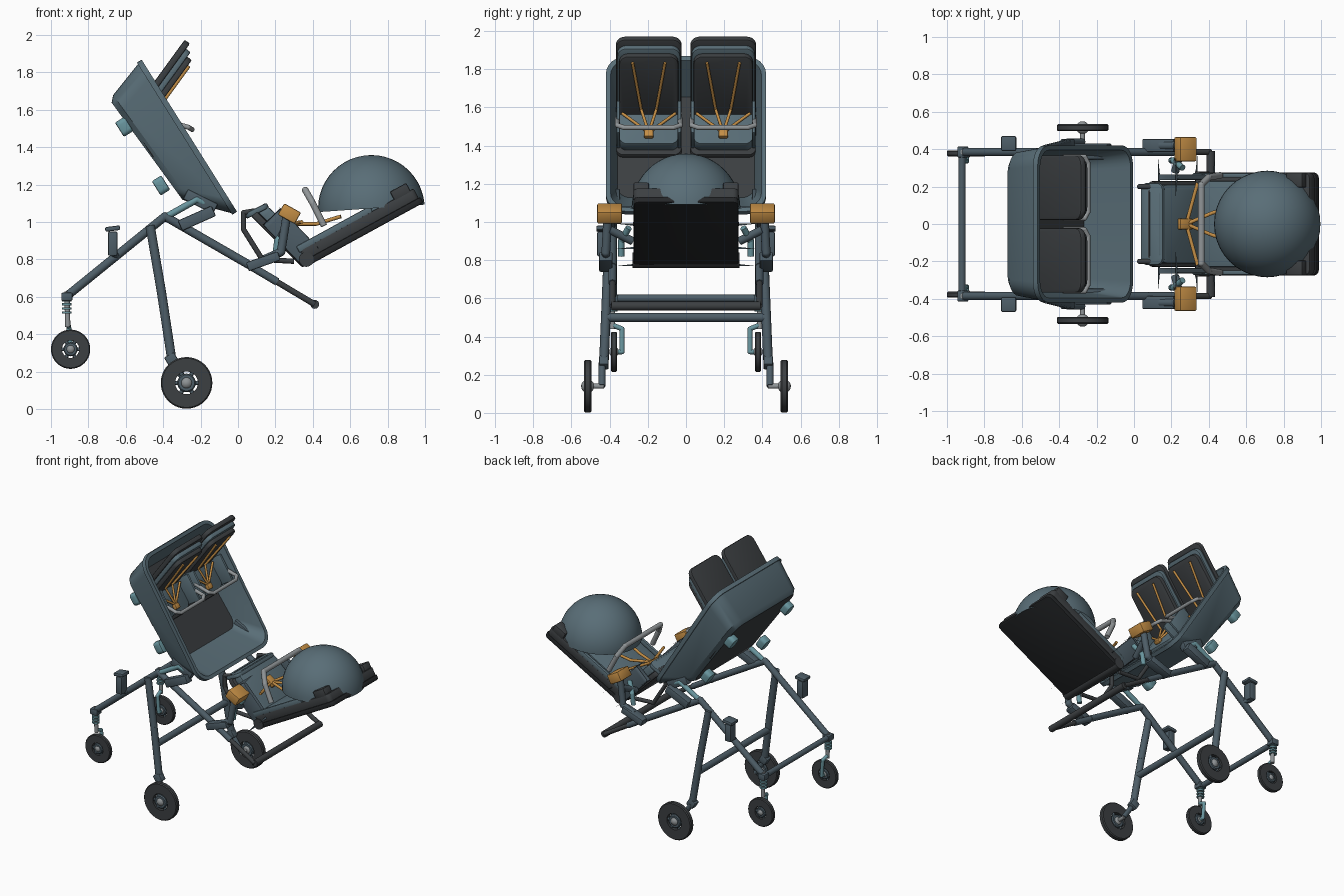
import bpy, bmesh, math
from mathutils import Matrix, Vector

cube = bpy.data.objects.get("Cube")
if cube:
    bpy.data.objects.remove(cube)


def material(name, *rgb):
    mat = bpy.data.materials.new(name)
    mat.use_nodes = True
    mat.diffuse_color = (*rgb, 1)
    mat.node_tree.nodes["Principled BSDF"].inputs["Base Color"].default_value = (*rgb, 1)
    return mat


SLATE = material("slate shell", .1, .155, .185)
FRAME = material("frame blue grey", .075, .11, .135)
DARK = material("dark grey", .045, .05, .054)
BLACK = material("near black", .018, .02, .022)
TEAL = material("teal", .14, .3, .34)
ORANGE = material("orange", .55, .27, .06)
GREY = material("light grey", .28, .3, .31)
SIDES = (("front", -1), ("back", 1))


def finish(name, bm, *mats):
    bmesh.ops.recalc_face_normals(bm, faces=bm.faces)
    mesh = bpy.data.meshes.new(name)
    bm.to_mesh(mesh)
    bm.free()
    for mat in mats:
        mesh.materials.append(mat)
    for poly in mesh.polygons:
        poly.use_smooth = True
    mesh.set_sharp_from_angle(angle=math.radians(35))
    obj = bpy.data.objects.new(name, mesh)
    bpy.context.collection.objects.link(obj)
    return obj


def plane_frame(origin, direction):
    """Matrix whose local x runs along a direction in the side plane."""
    dx, dz = Vector(direction).normalized()
    return Matrix(((dx, 0, -dz, origin[0]), (0, 1, 0, 0), (dz, 0, dx, origin[1]), (0, 0, 0, 1)))


def slab(name, a, b, width, thick, mat, y=0, corner=0, bevel=.008):
    """Box running between two side-plane points, with optional rounded plan corners."""
    a, b = Vector(a), Vector(b)
    bm = bmesh.new()
    bmesh.ops.create_cube(bm, size=1)
    bmesh.ops.scale(bm, vec=((b - a).length, width, thick), verts=bm.verts)
    if corner:
        upright = [e for e in bm.edges if abs(e.verts[0].co.z - e.verts[1].co.z) > thick / 2]
        bmesh.ops.bevel(bm, geom=upright, offset=corner, segments=5, profile=.5, affect="EDGES")
    flat = [e for e in bm.edges if not corner or abs(e.verts[0].co.z - e.verts[1].co.z) < thick / 2]
    bmesh.ops.bevel(bm, geom=flat, offset=bevel, segments=2, profile=.5, affect="EDGES")
    bm.transform(Matrix.Translation((0, y, 0)) @ plane_frame((a + b) / 2, b - a))
    return finish(name, bm, mat)


def tube(name, points, radius, mat):
    bm = bmesh.new()
    points = [Vector(p) for p in points]
    for a, b in zip(points, points[1:]):
        turn = (b - a).to_track_quat("Z", "Y").to_matrix().to_4x4()
        bmesh.ops.create_cone(bm, cap_ends=True, segments=14, radius1=radius, radius2=radius,
                              depth=(b - a).length, matrix=Matrix.Translation((a + b) / 2) @ turn)
    for p in points[1:-1]:
        bmesh.ops.create_uvsphere(bm, u_segments=12, v_segments=8, radius=radius,
                                  matrix=Matrix.Translation(p))
    return finish(name, bm, mat)


def ball(name, center, radius, mat):
    bm = bmesh.new()
    bmesh.ops.create_uvsphere(bm, u_segments=16, v_segments=10, radius=radius,
                              matrix=Matrix.Translation(center))
    finish(name, bm, mat)


def paired_tube(name, points, radius, mat):
    for label, side in SIDES:
        tube(f"{label}_{name}", [(x, y * side, z) for x, y, z in points], radius, mat)


def paired_slab(name, a, b, width, thick, mat, y, **extra):
    for label, side in SIDES:
        slab(f"{label}_{name}", a, b, width, thick, mat, y * side, **extra)


def ring_of(name, center, outer, inner, half, mat, steps=40):
    """Wheel-like ring turned about the y axis."""
    bm = bmesh.new()
    edge = half * .35
    profile = [(inner, -half), (outer - edge, -half), (outer, -half + edge),
               (outer, half - edge), (outer - edge, half), (inner, half)]
    loops = [[bm.verts.new((r * math.cos(t), y, r * math.sin(t))) for r, y in profile]
             for t in (math.tau * i / steps for i in range(steps))]
    for i, loop in enumerate(loops):
        after = loops[(i + 1) % steps]
        for j in range(len(profile)):
            k = (j + 1) % len(profile)
            bm.faces.new((loop[j], loop[k], after[k], after[j]))
    bm.transform(Matrix.Translation(center))
    finish(name, bm, mat)


def wheel(name, x, y, z, radius, half):
    ring_of(name + "_tyre", (x, y, z), radius, radius * .44, half, DARK)
    ring_of(name + "_rim", (x, y, z), radius * .36, radius * .2, half, FRAME, 24)
    for i in range(6):
        t = math.tau * i / 6
        c, s = math.cos(t) * radius, math.sin(t) * radius
        tube(f"{name}_spoke_{i + 1}", [(x + c * .2, y, z + s * .2), (x + c * .47, y, z + s * .47)],
             half * .6, FRAME)
    ball(name + "_hub", (x, y, z), radius * .25, GREY)


# Tub: rounded rings lofted from the base, over the rim and down to the inner floor
TUB = plane_frame((-.51, 1.86), (.53, -.845))


def on_tub(u, y, w):
    return TUB @ Vector((u, y, w))


def tub_point(u, w):
    p = on_tub(u, 0, w)
    return p.x, p.z


def rounded_ring(bm, u0, u1, half, radius, height):
    verts = []
    corners = ((u1, half), (u0, half), (u0, -half), (u1, -half))
    for i, (u, y) in enumerate(corners):
        cu = u - radius if u == u1 else u + radius
        cy = y - math.copysign(radius, y)
        for k in range(7):
            t = math.pi / 2 * (i + k / 6)
            pu = cu + radius * math.cos(t)
            verts.append(bm.verts.new(on_tub(pu, cy + radius * math.sin(t), height(pu))))
    return verts


def base_height(lift):
    return lambda u: lift - .265 + .07 * u


bm = bmesh.new()
rings = [rounded_ring(bm, *spec) for spec in (
    (.1, .74, .35, .07, base_height(0)), (.07, .78, .385, .09, base_height(.03)),
    (0, .94, .41, .1, lambda u: -.03), (-.01, .95, .42, .11, lambda u: -.03),
    (-.01, .95, .42, .11, lambda u: 0), (.015, .925, .395, .09, lambda u: 0),
    (.1, .75, .36, .07, base_height(.03)))]
for low, high in zip(rings, rings[1:]):
    for i in range(len(low)):
        k = (i + 1) % len(low)
        bm.faces.new((low[i], low[k], high[k], high[i]))
for cap in (rings[0], rings[-1]):
    bm.faces.new(cap).material_index = 1
finish("tub", bm, SLATE, DARK)
for u in (.24, .61):
    paired_slab("tub_knob", tub_point(u - .04, -.27), tub_point(u + .05, -.27), .07, .06, TEAL,
                .33, corner=.025)

# Twin seats in the tub
REST = plane_frame((-.283, 1.973), (-.59, -.81))


def rest_point(t, depth):
    p = REST @ Vector((t, 0, depth))
    return p.x, p.z


def rest_3d(t, y, depth):
    x, z = rest_point(t, depth)
    return x, y, z


for label, side in SIDES:
    y = side * .195
    for part, top, width, depth, mat in (("shell", 0, .345, .015, DARK), ("trim", .035, .33, .045, SLATE),
                                         ("cushion", .065, .31, .075, DARK)):
        slab(f"{label}_backrest_{part}", rest_point(top, depth), rest_point(.51, depth),
             width, .035, mat, y, corner=.05)
    slab(f"{label}_seat_base", tub_point(.2, -.21), tub_point(.49, -.2), .345, .05, DARK, y, corner=.04)
    slab(f"{label}_seat_cushion", tub_point(.2, -.16), tub_point(.46, -.15), .31, .07, SLATE, y, corner=.04)
    buckle = on_tub(.4, y, -.1)
    for hand in (-1, 1):
        tube(f"{label}_shoulder_strap", [rest_3d(.1, y + hand * .085, .1),
             rest_3d(.4, y + hand * .04, .1), buckle], .008, ORANGE)
        tube(f"{label}_hip_strap", [on_tub(.28, y + hand * .14, -.1), buckle], .008, ORANGE)
        slab(f"{label}_seat_side", tub_point(.25, -.1), tub_point(.45, -.1), .02, .16, SLATE,
             y + hand * .16)
    slab(f"{label}_buckle", tub_point(.39, -.1), tub_point(.43, -.1), .05, .03, ORANGE, y)
    tube(f"{label}_seat_bar", [on_tub(u, y + off, w) for u, off, w in (
        (.34, -.165, -.06), (.43, -.165, .02), (.45, -.13, .03), (.45, .13, .03),
        (.43, .165, .02), (.34, .165, -.06))], .013, GREY)

# Main frame
paired_tube("leading_leg", [(-.92, .385, .6), (-.39, .385, 1.03), (.07, .385, .765)], .023, FRAME)
paired_tube("push_arm", [(.05, .385, .775), (.21, .385, .68)], .021, FRAME)
paired_tube("push_arm_end", [(.2, .385, .685), (.41, .385, .56)], .016, DARK)
paired_tube("trailing_leg", [(-.47, .4, .98), (-.41, .415, .63), (-.355, .43, .27)], .025, FRAME)
tube("handle", [(.41, -.39, .56), (.41, .39, .56)], .024, DARK)
tube("leading_crossbar", [(-.92, -.385, .6), (-.92, .385, .6)], .02, FRAME)
tube("trailing_crossbar", [(-.39, -.41, .5), (-.39, .41, .5)], .024, FRAME)
paired_slab("apex_bracket", (-.31, .98), (-.13, 1.06), .06, .06, FRAME, .4)
paired_slab("tub_hinge", (-.28, 1.15), (-.12, 1.07), .05, .06, FRAME, .37)
paired_tube("tub_strut", [(-.38, .385, 1.03), (-.22, .385, 1.12), (-.14, .37, 1.08)], .018, TEAL)
paired_slab("holder_cup", (-.67, .82), (-.67, .95), .07, .05, FRAME, .43)
paired_slab("holder_lip", (-.71, .96), (-.63, .97), .08, .025, FRAME, .43)
paired_tube("holder_arm", [(-.67, .43, .83), (-.64, .385, .82)], .015, FRAME)
paired_slab("seat_bracket", (.05, .76), (.22, .82), .07, .05, FRAME, .42)

# Wheels, sprung forks and axles
for label, side in SIDES:
    wheel(f"{label}_small_wheel", -.895, side * .378, .32, .105, .016)
    wheel(f"{label}_large_wheel", -.275, side * .515, .14, .138, .019)
    for i in range(4):
        z = .51 + .022 * i
        tube(f"{label}_spring_coil_{i + 1}", [(-.915, side * .385, z), (-.915, side * .385, z + .012)],
             .026, TEAL)
paired_tube("fork_post", [(-.915, .385, .63), (-.91, .385, .44)], .014, GREY)
paired_slab("fork_clamp", (-.945, .6), (-.885, .6), .06, .045, FRAME, .385)
paired_tube("fork", [(-.91, .385, .46), (-.905, .335, .44), (-.895, .335, .32), (-.895, .385, .32)],
            .013, TEAL)
paired_slab("leg_foot", (-.37, .29), (-.34, .24), .05, .06, FRAME, .43)
paired_tube("axle_arm", [(-.355, .44, .26), (-.275, .44, .14)], .018, FRAME)
paired_tube("axle", [(-.275, .43, .14), (-.275, .52, .14)], .013, GREY)

# Reclined infant seat: dark tray, slate liner, raised leg part
TRAY = plane_frame((.37, .76), (.877, .48))


def tray_point(s, h):
    p = TRAY @ Vector((s, 0, h))
    return p.x, p.z


slab("tray_underside", tray_point(.0, .02), tray_point(.71, .02), .55, .035, BLACK, corner=.03)
slab("tray_body", tray_point(.0, .065), tray_point(.7, .065), .55, .06, DARK, corner=.03)
slab("tray_liner", tray_point(.0, .1), tray_point(.6, .1), .46, .03, SLATE, corner=.05)
paired_slab("tray_wall", tray_point(0, .105), tray_point(.45, .105), .025, .04, SLATE, .26)
paired_slab("tray_tab", tray_point(.58, .11), tray_point(.68, .11), .08, .06, DARK, .235)
slab("leg_shell", (.36, .77), (.07, 1.06), .46, .04, DARK, corner=.06)
slab("leg_cushion", (.38, .83), (.12, 1.08), .42, .06, SLATE, corner=.05)
paired_slab("leg_wall", (.38, .82), (.18, 1.03), .03, .13, FRAME, .25, corner=.03)
tube("tray_hinge", [(.365, -.28, .8), (.365, .28, .8)], .04, DARK)
paired_tube("footrest_frame", [(.09, .2, 1.06), (.03, .2, 1.05), (.03, .2, .96), (.13, .2, .8),
                               (.3, .2, .79)], .014, DARK)
slab("footrest", (.04, 1.03), (.16, 1.09), .44, .03, SLATE, corner=.04)
paired_tube("mount_column", [(.14, .42, .8), (.23, .42, .84), (.26, .41, 1.03)], .023, FRAME)
paired_tube("mount_arm", [(.25, .4, .96), (.22, .28, .9)], .022, FRAME)
paired_tube("mount_lever", [(.2, .34, .82), (.21, .34, .9), (.26, .3, .97)], .017, TEAL)
paired_slab("mount_grip", (.23, 1.07), (.32, 1.02), .13, .07, ORANGE, .4)
tube("infant_bar", [(.46, -.26, .98), (.4, -.25, 1.1), (.36, -.21, 1.17), (.36, .21, 1.17),
                    (.4, .25, 1.1), (.46, .26, .98)], .018, GREY)
paired_tube("infant_shoulder_strap", [(.55, .09, 1.03), (.42, .06, .99), (.28, 0, .99)], .01, ORANGE)
paired_tube("infant_hip_strap", [(.34, .22, 1.0), (.28, 0, .99)], .01, ORANGE)
slab("infant_buckle", (.24, 1.02), (.31, .97), .06, .03, ORANGE)

# Half-sphere canopy with a slightly tilted open edge
bm = bmesh.new()
bmesh.ops.create_uvsphere(bm, u_segments=40, v_segments=24, radius=.285)
bmesh.ops.bisect_plane(bm, geom=bm.verts[:] + bm.edges[:] + bm.faces[:], plane_co=(0, 0, 0),
                       plane_no=(-.07, 0, 1), clear_inner=True)
bm.transform(Matrix.Translation((.713, 0, 1.073)))
finish("canopy", bm, SLATE)
